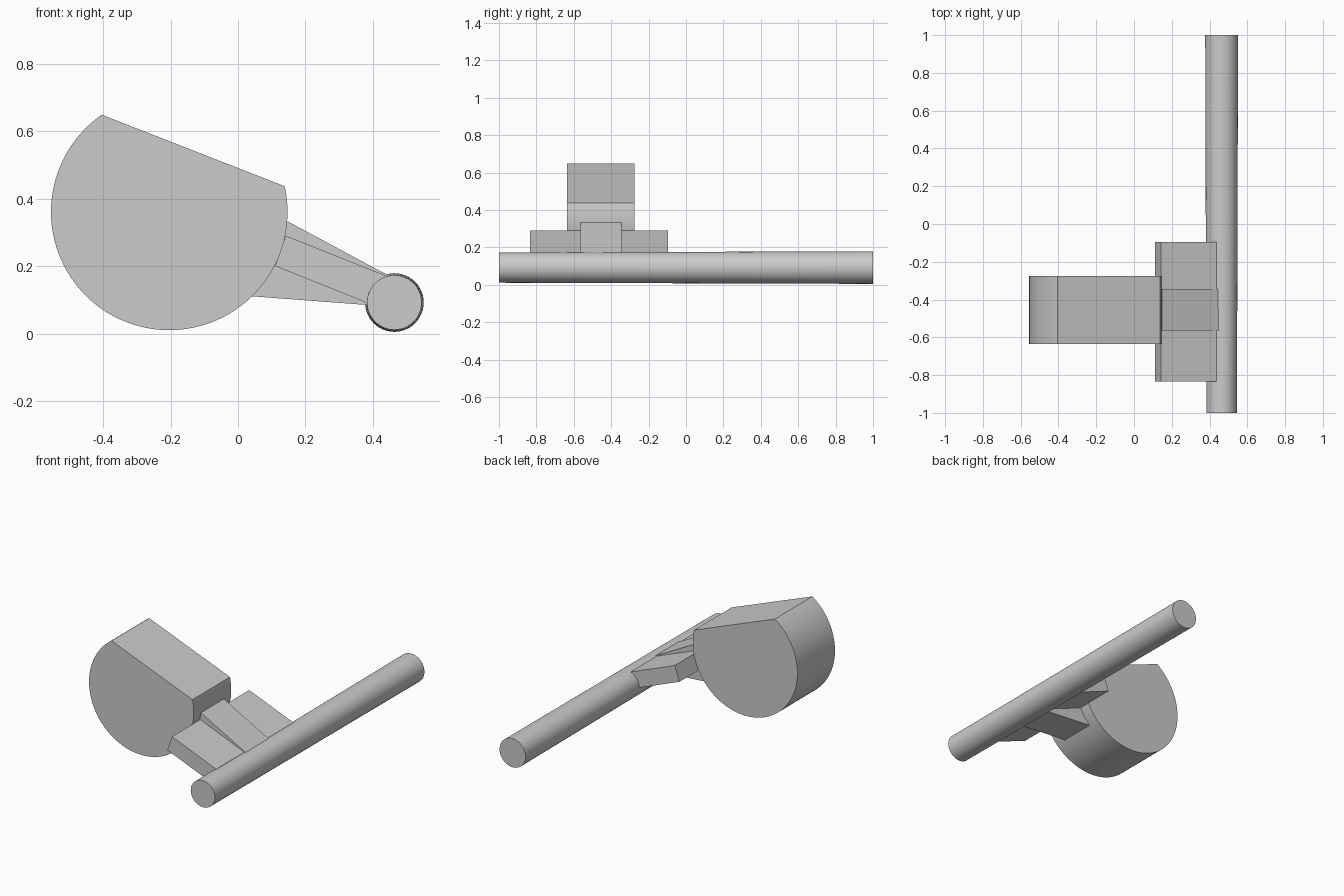
import bpy, bmesh, math
from mathutils import Vector

cube = bpy.data.objects.get("Cube")
if cube:
    bpy.data.objects.remove(cube, do_unlink=True)

GREY = (0.6, 0.6, 0.6, 1)
grey = bpy.data.materials.new("plain_grey")
grey.use_nodes = True
grey.diffuse_color = GREY
grey.node_tree.nodes["Principled BSDF"].inputs["Base Color"].default_value = GREY


def loft(name, front, back, y0, y1, smooth=False):
    """Solid joining a front and a back xz profile along y."""
    bm = bmesh.new()
    a = [bm.verts.new((x, y0, z)) for x, z in front]
    b = [bm.verts.new((x, y1, z)) for x, z in back]
    n = len(a)
    bm.faces.new(a)
    bm.faces.new(b[::-1])
    for i in range(n):
        j = (i + 1) % n
        bm.faces.new((a[i], b[i], b[j], a[j]))
    bmesh.ops.recalc_face_normals(bm, faces=bm.faces)
    mesh = bpy.data.meshes.new(name)
    bm.to_mesh(mesh)
    bm.free()
    mesh.materials.append(grey)
    obj = bpy.data.objects.new(name, mesh)
    bpy.context.collection.objects.link(obj)
    if smooth:
        bpy.ops.object.select_all(action='DESELECT')
        obj.select_set(True)
        bpy.context.view_layer.objects.active = obj
        bpy.ops.object.shade_smooth_by_angle(angle=math.radians(30))
    return obj


def arc(cx, cz, r, start, end, count):
    """Points on a circle, angles in degrees."""
    angles = [math.radians(start + (end - start) * i / count) for i in range(count + 1)]
    return [(cx + r * math.cos(t), cz + r * math.sin(t)) for t in angles]


# Drum: cylinder cut flat along a slanted top
drum = arc(-0.204, 0.361, 0.351, 124.8, 372.5, 72)
loft("drum", drum, drum, -0.635, -0.275, True)

# Long, slightly tapered rod
loft("rod", arc(0.464, 0.092, 0.081, 0, 360, 48)[:-1],
     arc(0.464, 0.092, 0.087, 0, 360, 48)[:-1], -1, 1, True)

# Central wedge joining drum and rod
neck = [(0.035, 0.111), (0.38, 0.085), (0.447, 0.172), (0.147, 0.333)]
loft("neck", neck, neck, -0.565, -0.345)

# Wide slanted plate crossing the neck
plate = [(0.11, 0.2), (0.385, 0.09), (0.438, 0.172), (0.142, 0.29)]
loft("cross_plate", plate, plate, -0.835, -0.095)
